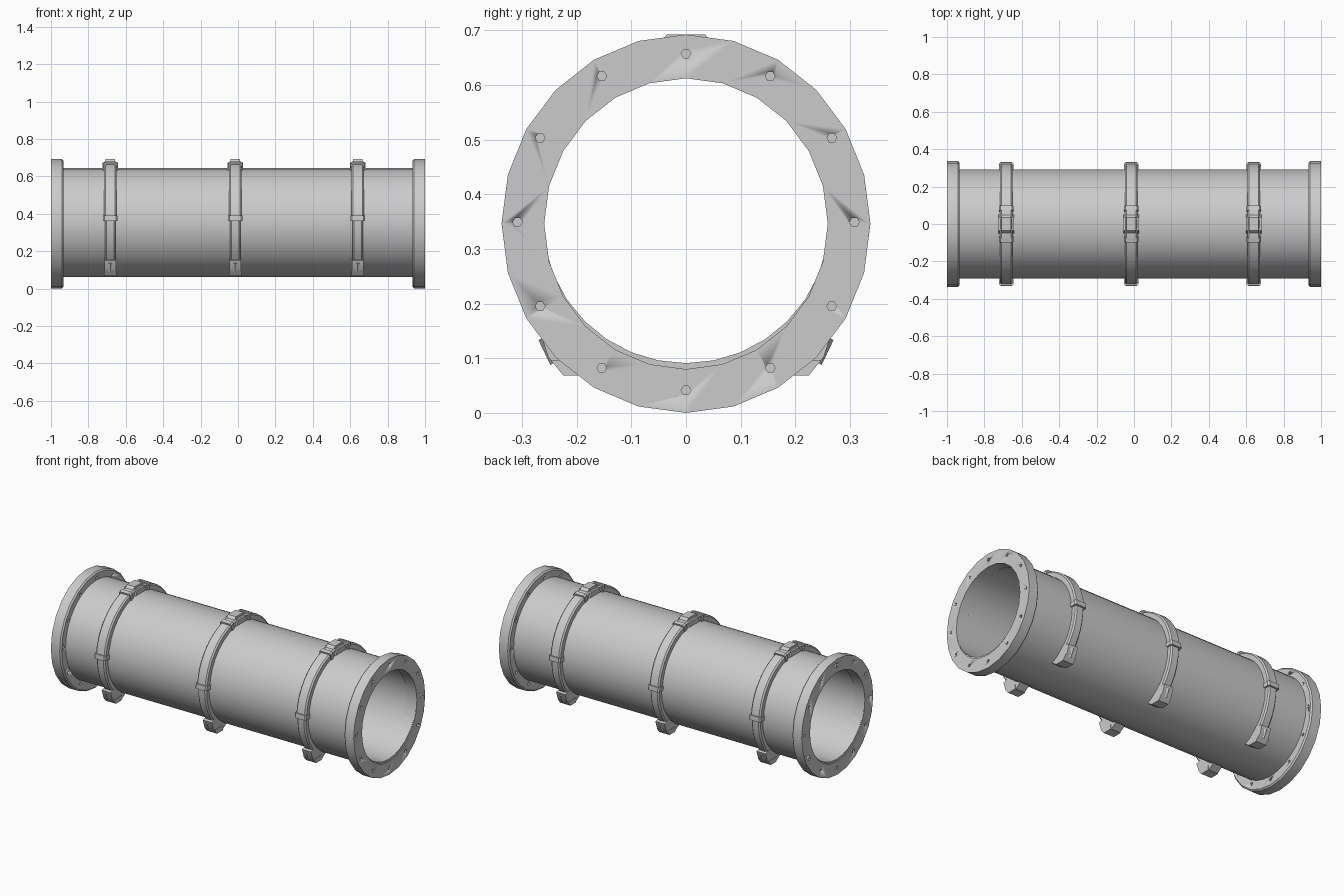
import bpy, bmesh, math
from mathutils import Matrix, Vector

if "Cube" in bpy.data.objects:
    bpy.data.objects.remove(bpy.data.objects["Cube"])

CZ = 0.353          # pipe axis height
CLAMPS = (-0.683, -0.015, 0.64)


def finish(bm, name, angle=32):
    bmesh.ops.recalc_face_normals(bm, faces=bm.faces)
    me = bpy.data.meshes.new(name)
    bm.to_mesh(me)
    bm.free()
    ob = bpy.data.objects.new(name, me)
    bpy.context.collection.objects.link(ob)
    bpy.ops.object.select_all(action='DESELECT')
    ob.select_set(True)
    bpy.context.view_layer.objects.active = ob
    bpy.ops.object.shade_smooth_by_angle(angle=math.radians(angle))
    return ob


def sweep(bm, profile, a0, a1, steps, cz=CZ, ys=1.0):
    """Turn a closed (x, radius) profile about the pipe axis."""
    full = abs(a1 - a0) >= 360
    rings = []
    for i in range(steps if full else steps + 1):
        a = math.radians(a0 + (a1 - a0) * i / steps)
        rings.append([bm.verts.new((x, ys * r * math.cos(a), cz + r * math.sin(a)))
                      for x, r in profile])
    n = len(profile)
    for i in range(steps):
        A, B = rings[i], rings[(i + 1) % len(rings)]
        for j in range(n):
            bm.faces.new((A[j], A[(j + 1) % n], B[(j + 1) % n], B[j]))
    if not full:
        bm.faces.new(rings[0])
        bm.faces.new(rings[-1])


def strap(x, w, r1, c=0.008, r0=0.28):
    """Chamfered strap section."""
    return [(x - w, r0), (x - w, r1 - c), (x - w + c, r1),
            (x + w - c, r1), (x + w, r1 - c), (x + w, r0)]


def prism(bm, x, w, pts):
    """Extrude a y-z outline along x."""
    A = [bm.verts.new((x - w, y, z)) for y, z in pts]
    B = [bm.verts.new((x + w, y, z)) for y, z in pts]
    n = len(pts)
    bm.faces.new(A)
    bm.faces.new(B)
    for j in range(n):
        bm.faces.new((A[j], A[(j + 1) % n], B[(j + 1) % n], B[j]))


# Hollow pipe
bm = bmesh.new()
sweep(bm, [(-0.995, 0.262), (0.995, 0.262), (0.995, 0.292), (-0.995, 0.292)], 0, 360, 32)
finish(bm, "pipe")

# End flanges with recessed bolt holes on both faces
for s, side in ((-1, "left"), (1, "right")):
    bm = bmesh.new()
    sweep(bm, [(s, 0.266), (s, 0.346), (s * 0.942, 0.346), (s * 0.934, 0.338),
               (s * 0.934, 0.266)], 0, 360, 24, cz=0.346, ys=0.975)
    flange = finish(bm, side + "_flange")
    bm = bmesh.new()
    for i in range(12):
        a = math.radians(30 * i)
        for x in (s, s * 0.934):
            loc = Vector((x, 0.308 * math.cos(a), 0.349 + 0.308 * math.sin(a)))
            bmesh.ops.create_cone(bm, cap_ends=True, segments=6, radius1=0.009, radius2=0.009,
                                  depth=0.03, matrix=Matrix.Translation(loc)
                                  @ Matrix.Rotation(math.pi / 2, 4, 'Y'))
    cutter = finish(bm, side + "_hole_cutter")
    cutter.hide_render = True
    mod = flange.modifiers.new("holes", 'BOOLEAN')
    mod.operation = 'DIFFERENCE'
    mod.solver = 'EXACT'
    mod.object = cutter
    bpy.context.view_layer.objects.active = flange
    bpy.ops.object.modifier_apply(modifier=mod.name)
    bpy.data.objects.remove(cutter)

for k, x in enumerate(CLAMPS, 1):
    # Clamp strap halves, side joints and top hinge plate
    bm = bmesh.new()
    for flip in (False, True):
        f = (lambda a: 180 - a) if flip else (lambda a: a)
        sweep(bm, strap(x, 0.033, 0.325), f(3), f(77), 8)
        sweep(bm, strap(x, 0.028, 0.322), f(-42), f(3), 5)
        sweep(bm, strap(x, 0.038, 0.332), f(1.5), f(6.5), 1)
        sweep(bm, strap(x, 0.038, 0.334), f(73), f(77), 1)
    sweep(bm, strap(x, 0.033, 0.328), 76, 104, 4)
    finish(bm, "clamp_strap_%d" % k)

    # Top hinge knuckle
    bm = bmesh.new()
    prism(bm, x, 0.026, [(-0.055, 0.67), (-0.035, 0.692), (0.035, 0.692), (0.055, 0.67)])
    prism(bm, x, 0.041, [(-0.05, 0.645), (-0.035, 0.675), (0.035, 0.675), (0.05, 0.645)])
    finish(bm, "hinge_knuckle_%d" % k)

    # Lower lugs with their bolts
    for s, side in ((-1, "front"), (1, "back")):
        bm = bmesh.new()
        prism(bm, x, 0.03, [(s * y, z) for y, z in
              ((0.268, 0.15), (0.252, 0.102), (0.224, 0.072), (0.165, 0.070),
               (0.125, 0.095), (0.19, 0.17))])
        prism(bm, x, 0.034, [(s * y, z) for y, z in
              ((0.247, 0.096), (0.224, 0.068), (0.17, 0.068), (0.17, 0.096))])
        finish(bm, "%s_lug_%d" % (side, k))
        bm = bmesh.new()
        bmesh.ops.create_cone(bm, cap_ends=True, segments=6, radius1=0.017, radius2=0.013,
                              depth=0.05, matrix=Matrix.Translation((x, s * 0.246, 0.118))
                              @ Matrix.Rotation(s * math.radians(-30), 4, 'X'))
        finish(bm, "%s_lug_bolt_%d" % (side, k))
